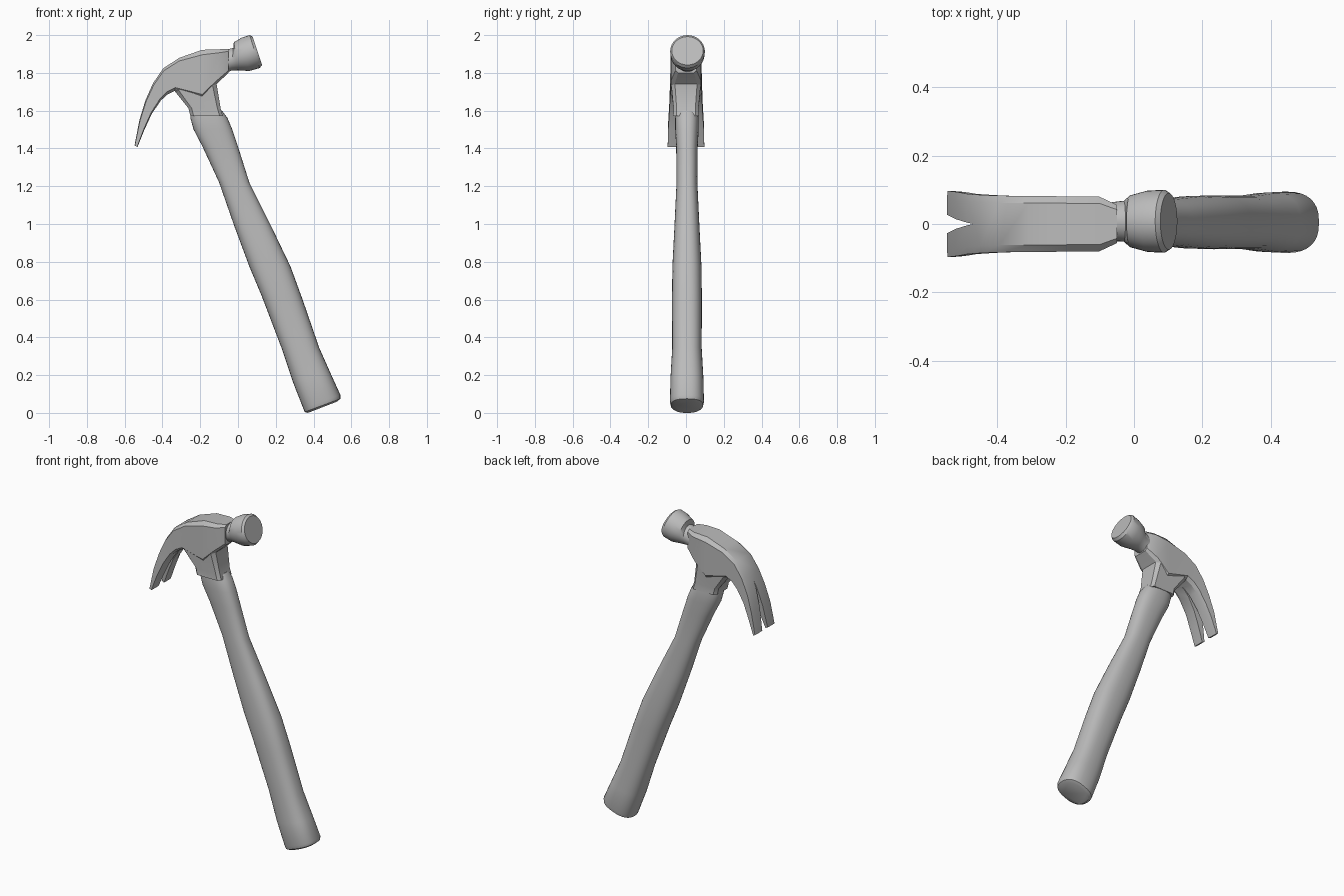
import bpy, bmesh, math
from mathutils import Vector

cube = bpy.data.objects.get("Cube")
if cube:
    bpy.data.objects.remove(cube, do_unlink=True)

grey = bpy.data.materials.new("grey")
grey.use_nodes = True
colour = (0.5, 0.5, 0.5, 1)
grey.diffuse_color = colour
grey.node_tree.nodes["Principled BSDF"].inputs["Base Color"].default_value = colour


def oval(power, count=32):
    """Unit superellipse; power 2 is a circle, larger is boxier."""
    def soft(v):
        return math.copysign(abs(v) ** (2 / power), v)
    return [(soft(math.cos(2 * math.pi * i / count)),
             soft(math.sin(2 * math.pi * i / count))) for i in range(count)]


# Rectangle with chamfered corners, as (across y, along the ring)
CHAMFERED = [(1, -.8), (1, .8), (.75, 1), (-.75, 1),
             (-1, .8), (-1, -.8), (-.75, -1), (.75, -1)]


def loft(name, rings, profile, y=0):
    """Skin rings, each given as (x, z, x, z, half width) across the side view."""
    bm = bmesh.new()
    loops = []
    for ax, az, bx, bz, half in rings:
        a, b = Vector((ax, y, az)), Vector((bx, y, bz))
        mid, arm = (a + b) / 2, (b - a) / 2
        loops.append([bm.verts.new(mid + arm * v + Vector((0, half * u, 0)))
                      for u, v in profile])
    n = len(profile)
    for low, high in zip(loops, loops[1:]):
        for i in range(n):
            j = (i + 1) % n
            bm.faces.new((low[i], low[j], high[j], high[i]))
    bm.faces.new(loops[0][::-1])
    bm.faces.new(loops[-1])
    bmesh.ops.recalc_face_normals(bm, faces=bm.faces)
    mesh = bpy.data.meshes.new(name)
    bm.to_mesh(mesh)
    bm.free()
    obj = bpy.data.objects.new(name, mesh)
    bpy.context.collection.objects.link(obj)
    mesh.materials.append(grey)
    return obj


def smooth(obj, degrees):
    bpy.ops.object.select_all(action='DESELECT')
    obj.select_set(True)
    bpy.context.view_layer.objects.active = obj
    bpy.ops.object.shade_smooth_by_angle(angle=math.radians(degrees))


# Handle, from the rounded butt up to the eye
handle = loft("handle", [
    (.37, 0, .525, .06, .07),
    (.353, .005, .542, .075, .085),
    (.345, .025, .542, .095, .09),
    (.29, .165, .49, .21, .087),
    (.23, .345, .43, .345, .078),
    (.125, .62, .342, .6, .079),
    (.06, .775, .278, .775, .077),
    (-.02, .99, .175, .99, .066),
    (-.1, 1.22, .06, 1.22, .055),
    (-.188, 1.41, 0, 1.41, .057),
    (-.235, 1.5, -.03, 1.5, .062),
    (-.252, 1.56, -.055, 1.56, .062),
    (-.252, 1.6, -.085, 1.6, .058),
], oval(2.5), y=.005)
smooth(handle, 35)

# Eye: the flared socket that grips the handle
eye = loft("eye_socket", [
    (-.252, 1.572, -.08, 1.572, .068),
    (-.262, 1.612, -.092, 1.612, .066),
    (-.335, 1.703, -.113, 1.74, .078),
    (-.32, 1.8, -.1, 1.8, .079),
], CHAMFERED)
smooth(eye, 25)

# Head body sweeping back into the curved claw
claw = loft("head_and_claw", [
    (-.05, 1.8, -.05, 1.927, .056),
    (-.115, 1.74, -.1, 1.925, .08),
    (-.19, 1.66, -.19, 1.922, .081),
    (-.335, 1.705, -.31, 1.88, .082),
    (-.375, 1.685, -.395, 1.825, .083),
    (-.41, 1.652, -.45, 1.745, .085),
    (-.457, 1.582, -.49, 1.655, .088),
    (-.495, 1.5, -.522, 1.55, .094),
    (-.532, 1.408, -.548, 1.415, .097),
], CHAMFERED)

# V-shaped slot that splits the claw into two prongs
slot = loft("claw_slot_cutter", [(x, 1.36, x, 1.7, .032) for x in (-.7, -.36)],
            [(-1, -1), (1, -1), (0, 1)])
slot.hide_render = True
cut = claw.modifiers.new("slot", 'BOOLEAN')
cut.operation = 'DIFFERENCE'
cut.solver = 'EXACT'
cut.object = slot
bpy.ops.object.select_all(action='DESELECT')
bpy.context.view_layer.objects.active = claw
claw.select_set(True)
bpy.ops.object.modifier_apply(modifier=cut.name)
bpy.data.objects.remove(slot, do_unlink=True)
smooth(claw, 25)

# Neck and round striking face
face = loft("striking_face", [
    (-.065, 1.8, -.065, 1.922, .056),
    (-.035, 1.812, -.025, 1.932, .06),
    (0, 1.814, -.022, 1.962, .076),
    (.06, 1.81, .02, 1.987, .09),
    (.115, 1.826, .062, 2, .092),
    (.127, 1.842, .077, 1.992, .083),
], oval(2), y=.008)
smooth(face, 35)
